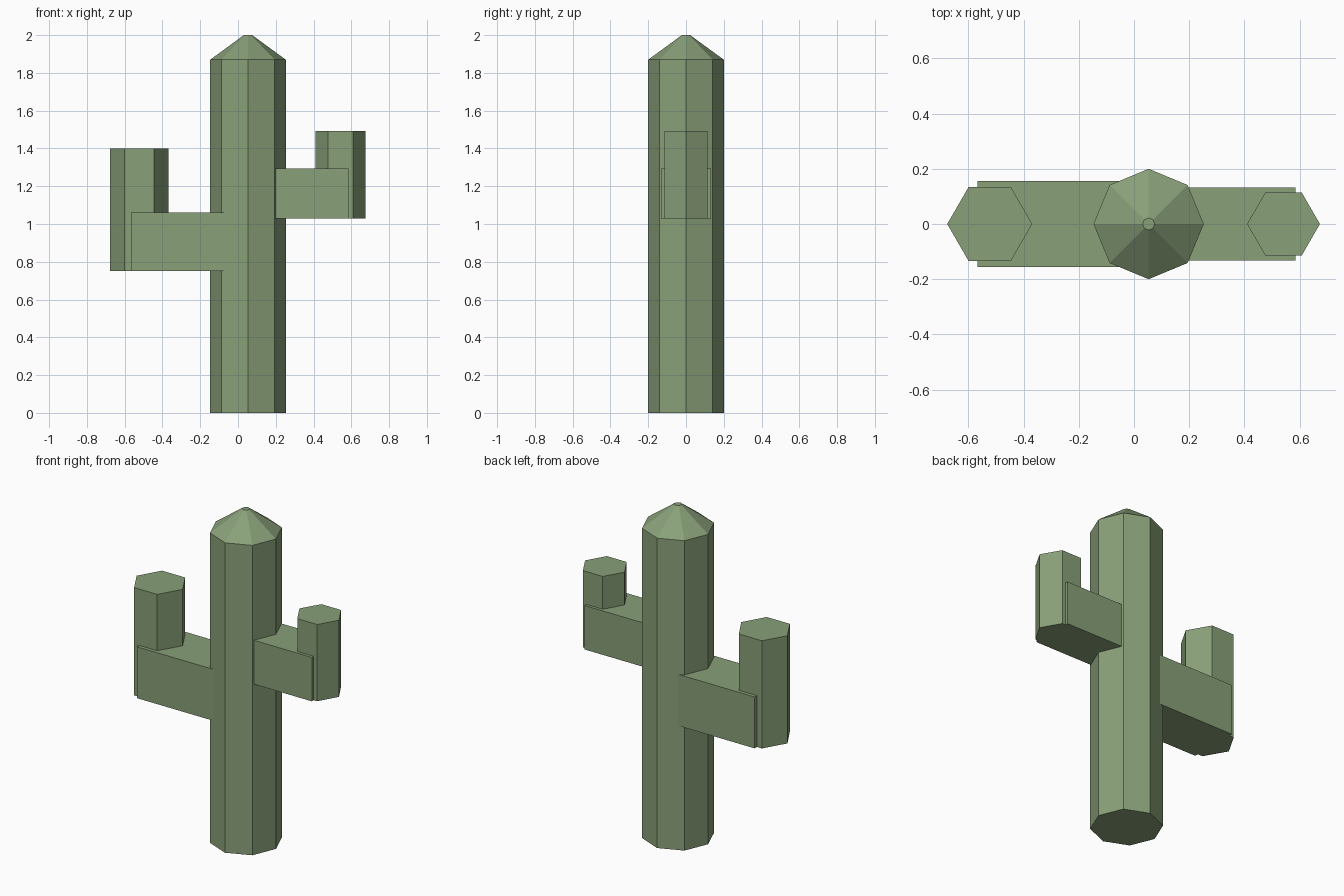
import bpy
import bmesh
from math import cos, sin, tau

old = bpy.data.objects.get("Cube")
if old:
    bpy.data.objects.remove(old, do_unlink=True)

# Single flat green
green = bpy.data.materials.new("cactus_green")
green.use_nodes = True
colour = (0.25, 0.35, 0.19, 1)
green.diffuse_color = colour
green.node_tree.nodes["Principled BSDF"].inputs["Base Color"].default_value = colour


def finish(name, bm):
    bmesh.ops.recalc_face_normals(bm, faces=bm.faces)
    mesh = bpy.data.meshes.new(name)
    bm.to_mesh(mesh)
    bm.free()
    mesh.materials.append(green)
    obj = bpy.data.objects.new(name, mesh)
    bpy.context.scene.collection.objects.link(obj)
    return obj


def column(name, x, sides, profile):
    """Faceted upright column from (radius, height) rings, a corner on +x."""
    bm = bmesh.new()
    rings = [[bm.verts.new((x + r * cos(tau * i / sides), r * sin(tau * i / sides), z))
              for i in range(sides)] for r, z in profile]
    for low, high in zip(rings, rings[1:]):
        for i in range(sides):
            j = (i + 1) % sides
            bm.faces.new((low[i], low[j], high[j], high[i]))
    bm.faces.new(rings[0])
    bm.faces.new(rings[-1])
    return finish(name, bm)


def beam(name, x0, x1, half_width, z0, z1):
    """Square horizontal arm running along x."""
    bm = bmesh.new()
    bmesh.ops.create_cube(bm, size=1)
    bmesh.ops.scale(bm, vec=(x1 - x0, 2 * half_width, z1 - z0), verts=bm.verts)
    bmesh.ops.translate(bm, vec=((x0 + x1) / 2, 0, (z0 + z1) / 2), verts=bm.verts)
    return finish(name, bm)


# Trunk with its blunt pointed cap
column("trunk", 0.053, 8, [(0.2, 0), (0.2, 1.87), (0.022, 2)])

# Lower, thicker arm on the right
beam("right_arm", -0.567, -0.055, 0.155, 0.75, 1.06)
column("right_arm_tip", -0.523, 6, [(0.154, 0.75), (0.154, 1.4)])

# Higher, thinner arm on the left
beam("left_arm", 0.15, 0.585, 0.132, 1.03, 1.295)
column("left_arm_tip", 0.542, 6, [(0.132, 1.03), (0.132, 1.493)])
